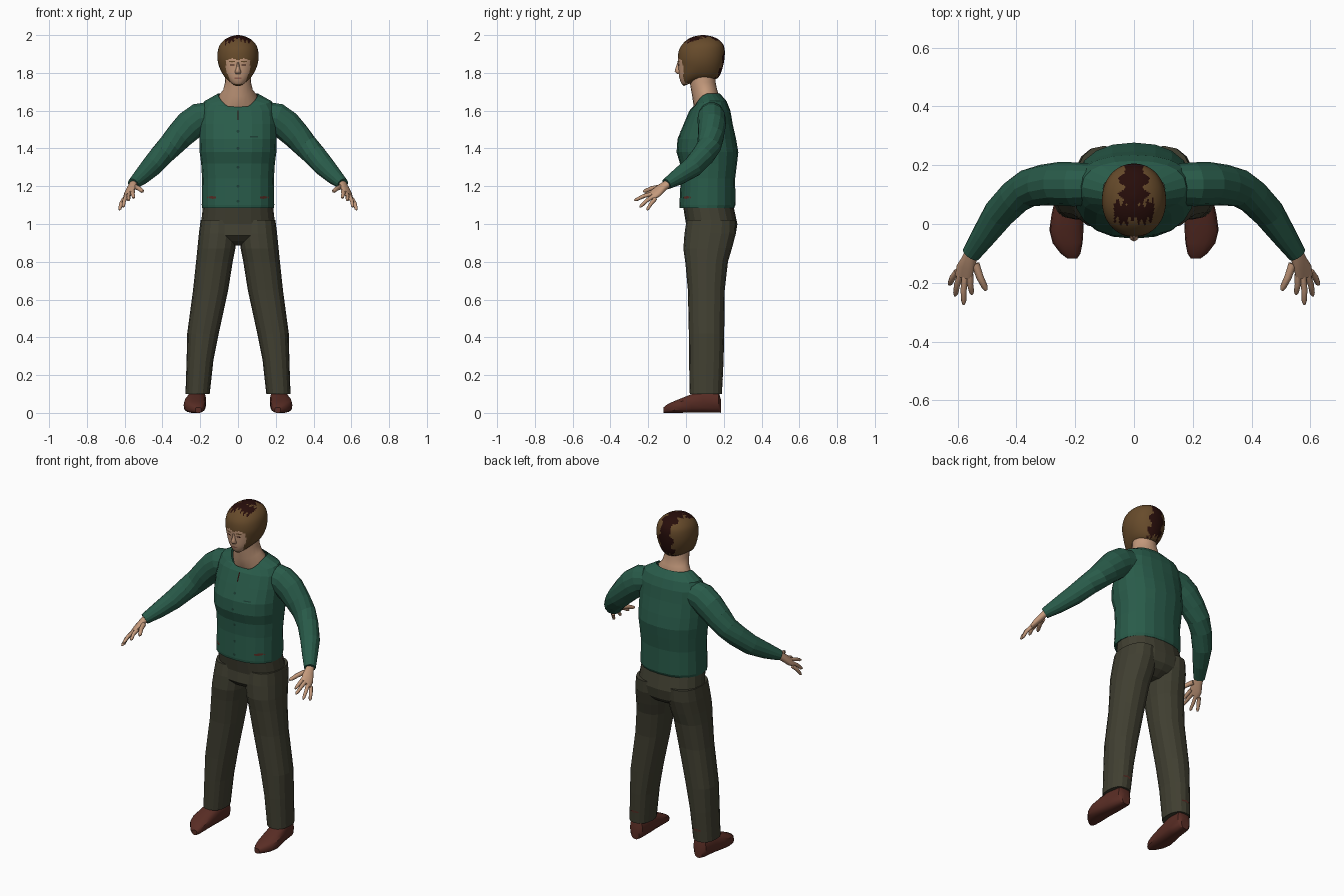
import bpy, bmesh, math
from mathutils import Vector
from mathutils.bvhtree import BVHTree

if "Cube" in bpy.data.objects:
    bpy.data.objects.remove(bpy.data.objects["Cube"])


def material(name, rgb):
    m = bpy.data.materials.new(name)
    m.use_nodes = True
    m.diffuse_color = (*rgb, 1)
    m.node_tree.nodes["Principled BSDF"].inputs["Base Color"].default_value = (*rgb, 1)
    return m


GREEN = material("shirt green", (0.022, 0.105, 0.068))
DARK_GREEN = material("button green", (0.012, 0.05, 0.035))
OLIVE = material("trouser olive", (0.052, 0.05, 0.031))
SKIN = material("skin", (0.55, 0.32, 0.20))
HAIR = material("hair brown", (0.135, 0.07, 0.024))
DARK = material("dark hair", (0.02, 0.004, 0.003))
LEATHER = material("shoe leather", (0.10, 0.026, 0.018))
LIP = material("lip", (0.32, 0.13, 0.09))


def make_object(name, bm, mats, smooth=None):
    mesh = bpy.data.meshes.new(name)
    bm.to_mesh(mesh)
    for m in mats:
        mesh.materials.append(m)
    if smooth:
        for p in mesh.polygons:
            p.use_smooth = True
        mesh.set_sharp_from_angle(angle=math.radians(smooth))
    obj = bpy.data.objects.new(name, mesh)
    bpy.context.collection.objects.link(obj)
    return obj


def loft(name, rings, mats, n=16, power=2.0, side=1, smooth=None, caps=(True, True)):
    """Skin rings of (centre, u, v, front drop); returns object and its surface tree."""
    bm = bmesh.new()
    loops = []
    for c, u, v, drop in rings:
        loop = []
        for i in range(n):
            a = 2 * math.pi * i / n
            ca, sa = math.cos(a), math.sin(a)
            p = (c + u * math.copysign(abs(ca) ** (2 / power), ca)
                 + v * math.copysign(abs(sa) ** (2 / power), sa))
            p.z -= drop * max(0, -sa) ** 1.5
            p.x *= side
            loop.append(bm.verts.new(p))
        loops.append(loop)
    for a, b in zip(loops, loops[1:]):
        for i in range(n):
            j = (i + 1) % n
            bm.faces.new((a[i], a[j], b[j], b[i]))
    if caps[0]:
        bm.faces.new(loops[0])
    if caps[1]:
        bm.faces.new(loops[-1])
    bmesh.ops.recalc_face_normals(bm, faces=bm.faces)
    tree = BVHTree.FromBMesh(bm)
    obj = make_object(name, bm, mats, smooth)
    bm.free()
    return obj, tree


def level(z, x0, x1, yf, yb, drop=0):
    """Horizontal ring from its extents."""
    return (Vector(((x0 + x1) / 2, (yf + yb) / 2, z)),
            Vector(((x1 - x0) / 2, 0, 0)), Vector((0, (yb - yf) / 2, 0)), drop)


def body(rows):
    return [level(r[0], -r[1], r[1], *r[2:]) for r in rows]


def tube(points, radii):
    """Rings square to a path; radii are (sideways, upright) pairs."""
    pts = [Vector(p) for p in points]
    rings = []
    for i, p in enumerate(pts):
        t = (pts[min(i + 1, len(pts) - 1)] - pts[max(i - 1, 0)]).normalized()
        u = t.cross(Vector((0, 0, 1))).normalized()
        rings.append((p, u * radii[i][0], u.cross(t) * radii[i][1], 0))
    return rings


def refine(rows, k):
    """Catmull-Rom resampling of profile rows."""
    out = []
    for i in range(len(rows) - 1):
        p0, p1, p2, p3 = (rows[max(0, min(len(rows) - 1, i + d))] for d in (-1, 0, 1, 2))
        for s in range(k):
            t = s / k
            out.append(tuple(0.5 * (2 * b + (c - a) * t + (2 * a - 5 * b + 4 * c - d) * t * t
                                    + (3 * b - a - 3 * c + d) * t ** 3)
                             for a, b, c, d in zip(p0, p1, p2, p3)))
    return out + [rows[-1]]


def decal(name, tree, x, z, w, h, mat, n=8, back=False):
    """Thin patch laid on a surface, seen from front or back."""
    bm = bmesh.new()
    d = -1 if back else 1
    verts = []
    for i in range(n):
        a = 2 * math.pi * (i + 0.5) / n
        o = Vector((x + w * math.cos(a), -d, z + h * math.sin(a)))
        hit = tree.ray_cast(o, Vector((0, d, 0)))[0]
        if hit:
            verts.append(bm.verts.new(hit - Vector((0, d * 0.003, 0))))
    if len(verts) > 2:
        f = bm.faces.new(verts)
        f.normal_update()
        if f.normal.y * d > 0:
            f.normal_flip()
        make_object(name, bm, [mat])
    bm.free()


# Shirt body, open at the collar
shirt_rows = [
    (1.085, .190, -.033, .255, 0), (1.10, .192, -.035, .262, 0), (1.24, .190, -.028, .260, 0),
    (1.32, .195, -.032, .270, 0), (1.38, .203, -.050, .277, 0), (1.45, .205, -.045, .265, 0),
    (1.53, .205, -.012, .247, 0), (1.60, .200, .018, .235, 0), (1.65, .178, .036, .215, .03),
    (1.69, .107, .038, .180, .08)]
shirt, shirt_tree = loft("shirt", body(shirt_rows), [GREEN], 20, 2.3, caps=(True, False))

# Shirt details
for z in (1.49, 1.40, 1.30, 1.20, 1.12):
    decal("button", shirt_tree, 0, z, .008, .008, DARK_GREEN)
decal("collar_slit", shirt_tree, 0, 1.575, .005, .035, DARK, 4)
decal("pocket_edge", shirt_tree, .085, 1.462, .03, .004, DARK_GREEN, 4)
for s in (1, -1):
    decal("hem_mark", shirt_tree, s * .14, 1.14, .028, .008, LEATHER, 6)

# Neck
neck_rows = [(1.60, .095, .05, .17, 0), (1.682, .101, .043, .175, .075), (1.71, .078, .033, .165, .035),
             (1.75, .069, .020, .157, 0), (1.80, .066, .015, .155, 0)]
loft("neck", body(neck_rows), [SKIN], 20, smooth=50)

# Head with hair, face opening and dark crown coloured by position
head_rows = [
    (1.765, .045, -.010, .150, .035), (1.775, .065, -.025, .170, .03), (1.80, .085, -.036, .185, .02),
    (1.84, .102, -.041, .197, 0), (1.88, .109, -.043, .204, 0), (1.92, .106, -.037, .205, 0),
    (1.95, .095, -.020, .197, 0), (1.975, .072, .005, .175, 0), (1.992, .040, .040, .140, 0),
    (2.0, .008, .080, .100, 0)]
head, head_tree = loft("head", body(refine(head_rows, 6)), [HAIR, SKIN, DARK], 80, 2.1, smooth=50)
for p in head.data.polygons:
    x, y, z = abs(p.center.x), p.center.y, p.center.z
    jag = .012 * math.sin(310 * p.center.x) + .008 * math.sin(97 * p.center.x + 2)
    cheek = min(.064, .034 + .45 * (z - 1.745))
    fringe = 1.865 + .012 * math.sin(min(x, .064) / .064 * math.pi)
    if y < .01 and x < cheek and 1.742 < z < fringe:
        p.material_index = 1
    elif z > 1.93 and x < .068 and .01 + jag < y < .075 + jag:
        p.material_index = 2
    elif y > .07 and x < .042 + .012 * math.sin(140 * y + 60 * z) and z > 1.78 + jag:
        p.material_index = 2

# Face
nose = [level(1.795, -.014, .014, -.048, -.02), level(1.808, -.016, .016, -.060, -.02),
        level(1.82, -.011, .011, -.057, -.02), level(1.855, -.007, .007, -.046, -.02)]
loft("nose", nose, [SKIN], 8, smooth=60)
decal("mouth", head_tree, 0, 1.772, .022, .005, LIP)
for s in (1, -1):
    decal("eye", head_tree, s * .031, 1.842, .013, .004, DARK)
    decal("eyebrow", head_tree, s * .032, 1.860, .018, .004, HAIR, 6)

# Trouser seat
seat_rows = [(1.11, .184, -.018, .248, 0), (1.00, .196, .0, .272, 0), (.94, .198, -.008, .262, 0),
             (.91, .13, .02, .235, 0), (.885, .06, .07, .19, 0)]
loft("trouser_seat", body(seat_rows), [OLIVE], 20, 2.3)

leg_rows = [
    (1.02, .005, .198, .003, .266), (.95, .003, .207, -.008, .264), (.87, .014, .215, -.014, .243),
    (.80, .028, .222, -.004, .222), (.65, .052, .238, .010, .205), (.42, .102, .269, .015, .202),
    (.28, .130, .272, .016, .199), (.10, .150, .278, .020, .190)]

arm_path = [(.14, .135, 1.57), (.205, .135, 1.558), (.255, .137, 1.522), (.31, .132, 1.467),
            (.36, .122, 1.412), (.405, .092, 1.365), (.46, .035, 1.302), (.51, -.038, 1.252),
            (.555, -.103, 1.212)]
arm_radii = [(.07, .08), (.075, .084), (.074, .083), (.070, .074), (.064, .066),
             (.059, .062), (.054, .056), (.043, .045), (.032, .030)]

# Fingers: knuckle and tip
fingers = {
    "index_finger": ((.557, -.172, 1.172), (.552, -.240, 1.137)),
    "middle_finger": ((.574, -.176, 1.160), (.580, -.274, 1.125)),
    "ring_finger": ((.590, -.172, 1.147), (.609, -.245, 1.090)),
    "little_finger": ((.602, -.162, 1.134), (.629, -.207, 1.074)),
    "thumb": ((.540, -.135, 1.195), (.503, -.226, 1.172))}

# Shoe sections from heel to toe: y, centre x, half width, height
shoe_rows = [(.185, .212, .026, .07), (.172, .213, .042, .115), (.09, .218, .050, .12), (.03, .226, .055, .10),
             (-.02, .230, .058, .08), (-.065, .226, .051, .062), (-.10, .216, .034, .045), (-.118, .210, .016, .03)]

for s, label in ((1, "left"), (-1, "right")):
    # Trouser leg
    _, leg_tree = loft(label + "_trouser_leg", [level(*r) for r in leg_rows], [OLIVE], 16, 2.3, s)
    decal(label + "_ankle_mark", leg_tree, s * .21, .17, .03, .007, LEATHER, 6, back=True)

    # Shoe
    shoe = [(Vector((x, y, h / 2)), Vector((w, 0, 0)), Vector((0, 0, h / 2)), 0) for y, x, w, h in shoe_rows]
    loft(label + "_shoe", shoe, [LEATHER], 14, 2.8, s, smooth=35)

    # Sleeve
    loft(label + "_sleeve", tube(arm_path, arm_radii), [GREEN], 14, 2.0, s)

    # Palm, widened across the knuckle line
    across = Vector((.60, .15, -.50)).normalized()
    thick = Vector((.55, -.2, .62)).normalized()
    palm = [(Vector(c), across * w, thick * t, 0) for c, w, t in (
        ((.550, -.090, 1.217), .024, .020), ((.560, -.115, 1.200), .028, .019),
        ((.572, -.145, 1.175), .038, .017), ((.581, -.180, 1.152), .036, .011))]
    loft(label + "_palm", palm, [SKIN], 12, 2.3, s, smooth=50)

    # Fingers with a slight bend
    for name, (base, tip) in fingers.items():
        a, b = Vector(base), Vector(tip)
        mid = a.lerp(b, .5) + Vector((.003, 0, .005))
        r = .014 if name == "thumb" else .0115
        loft(label + "_" + name, tube([a, mid, a.lerp(b, .88), b], [(r, r), (r * .9, r * .9),
             (r * .75, r * .75), (r * .35, r * .35)]), [SKIN], 8, 2.0, s, smooth=60)
